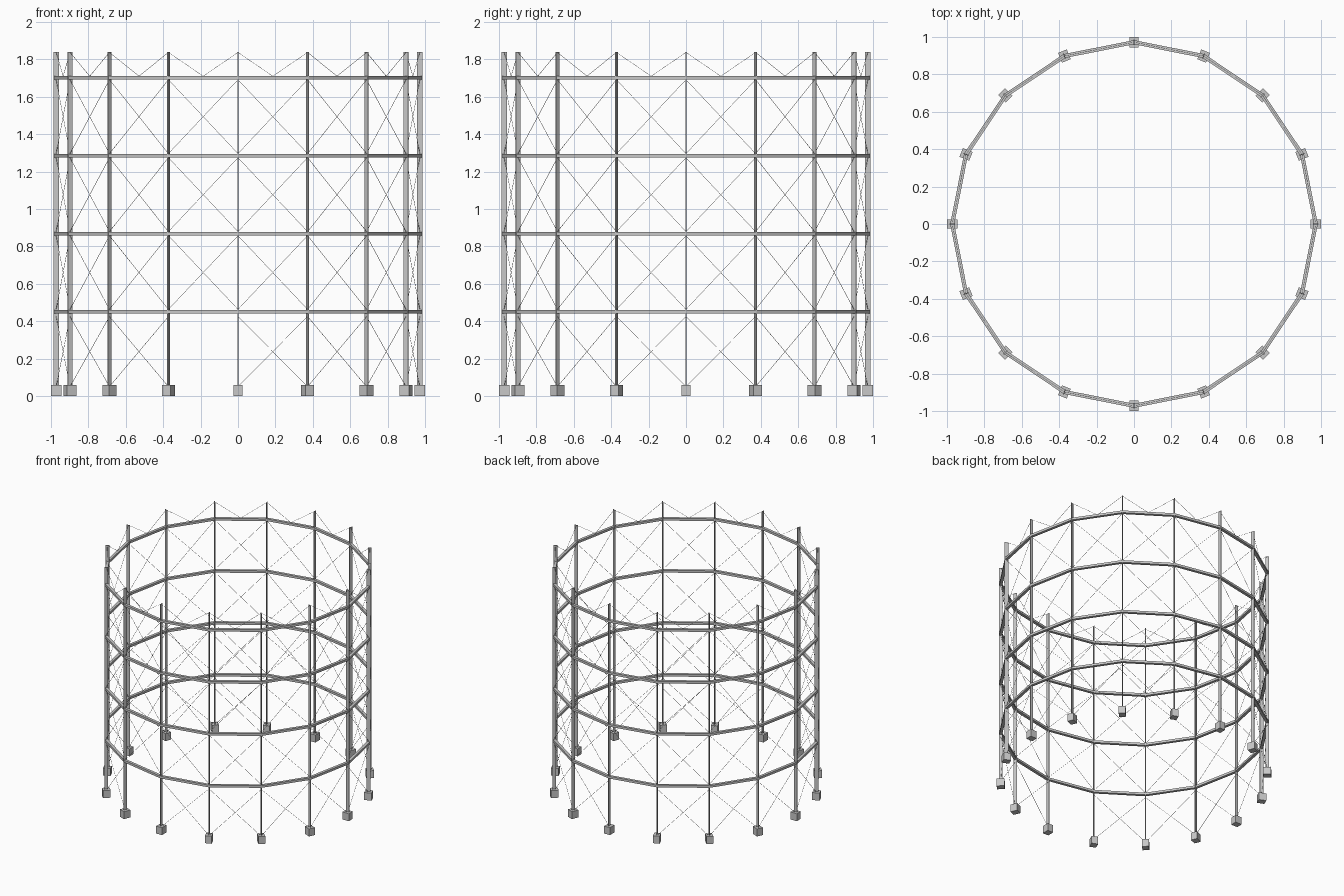
import bpy, bmesh, math
from mathutils import Vector, Matrix

SIDES = 16
RADIUS = 0.972
RING_HEIGHTS = [0.451, 0.867, 1.284, 1.701]
POST_TOP = 1.838
FOOT_TOP = 0.06
ROD = 0.0016

cube = bpy.data.objects.get("Cube")
if cube:
    bpy.data.objects.remove(cube, do_unlink=True)


def material(name, grey):
    mat = bpy.data.materials.new(name)
    mat.use_nodes = True
    colour = (grey, grey, grey, 1)
    mat.diffuse_color = colour
    mat.node_tree.nodes["Principled BSDF"].inputs["Base Color"].default_value = colour
    return mat


steel = material("light grey steel", 0.58)


def finish(bm, name):
    bmesh.ops.recalc_face_normals(bm, faces=bm.faces)
    mesh = bpy.data.meshes.new(name)
    bm.to_mesh(mesh)
    bm.free()
    mesh.materials.append(steel)
    obj = bpy.data.objects.new(name, mesh)
    bpy.context.collection.objects.link(obj)


def turn(i):
    return Matrix.Rotation(math.tau * i / SIDES, 4, "Z")


def corner(i, z):
    return turn(i) @ Vector((RADIUS, 0, z))


def add_box(bm, depth, width, bottom, top, i):
    # Upright box standing on the circle, square to the radius
    place = turn(i) @ Matrix.Translation((RADIUS, 0, (bottom + top) / 2))
    scale = Matrix.Diagonal((depth, width, top - bottom, 1))
    bmesh.ops.create_cube(bm, size=1, matrix=place @ scale)


def add_rod(bm, a, b):
    # Thin square rod between two points
    line = b - a
    place = Matrix.Translation((a + b) / 2) @ line.to_track_quat("Z", "Y").to_matrix().to_4x4()
    scale = Matrix.Diagonal((ROD, ROD, line.length, 1))
    bmesh.ops.create_cube(bm, size=1, matrix=place @ scale)


# Footings and posts
feet, posts = bmesh.new(), bmesh.new()
for i in range(SIDES):
    add_box(feet, 0.056, 0.05, 0, FOOT_TOP, i)
    add_box(posts, 0.028, 0.005, FOOT_TOP, POST_TOP, i)
finish(feet, "footings")
finish(posts, "posts")

# Mitred ring beams
for n, z in enumerate(RING_HEIGHTS):
    bm = bmesh.new()
    half_width, half_height = 0.011, 0.009
    section = [(-half_width, -half_height), (half_width, -half_height),
               (half_width, half_height), (-half_width, half_height)]
    loops = [[bm.verts.new(turn(i) @ Vector((RADIUS + r, 0, z + h))) for r, h in section]
             for i in range(SIDES)]
    for i in range(SIDES):
        a, b = loops[i - 1], loops[i]
        for k in range(4):
            bm.faces.new((a[k - 1], a[k], b[k], b[k - 1]))
    finish(bm, f"ring_beam_{n + 1}")

# Crossed bracing; two opposite ground bays are left open as gateways
OPEN_BAYS = (4, 11)
tiers = [(0.05, 0.425)]
tiers += [(a + 0.012, b - 0.01) for a, b in zip(RING_HEIGHTS, RING_HEIGHTS[1:])]
braces = bmesh.new()
for level, (low, high) in enumerate(tiers):
    for i in range(SIDES):
        if level == 0 and i in OPEN_BAYS:
            continue
        add_rod(braces, corner(i, low), corner(i + 1, high))
        add_rod(braces, corner(i, high), corner(i + 1, low))
finish(braces, "cross_braces")

# Stays from the post tops down to the middle of each top beam
stays = bmesh.new()
for i in range(SIDES):
    middle = (corner(i, RING_HEIGHTS[-1]) + corner(i + 1, RING_HEIGHTS[-1])) / 2
    middle.z += half_height
    for end in (i, i + 1):
        add_rod(stays, corner(end, POST_TOP - 0.001), middle)
finish(stays, "top_stays")
